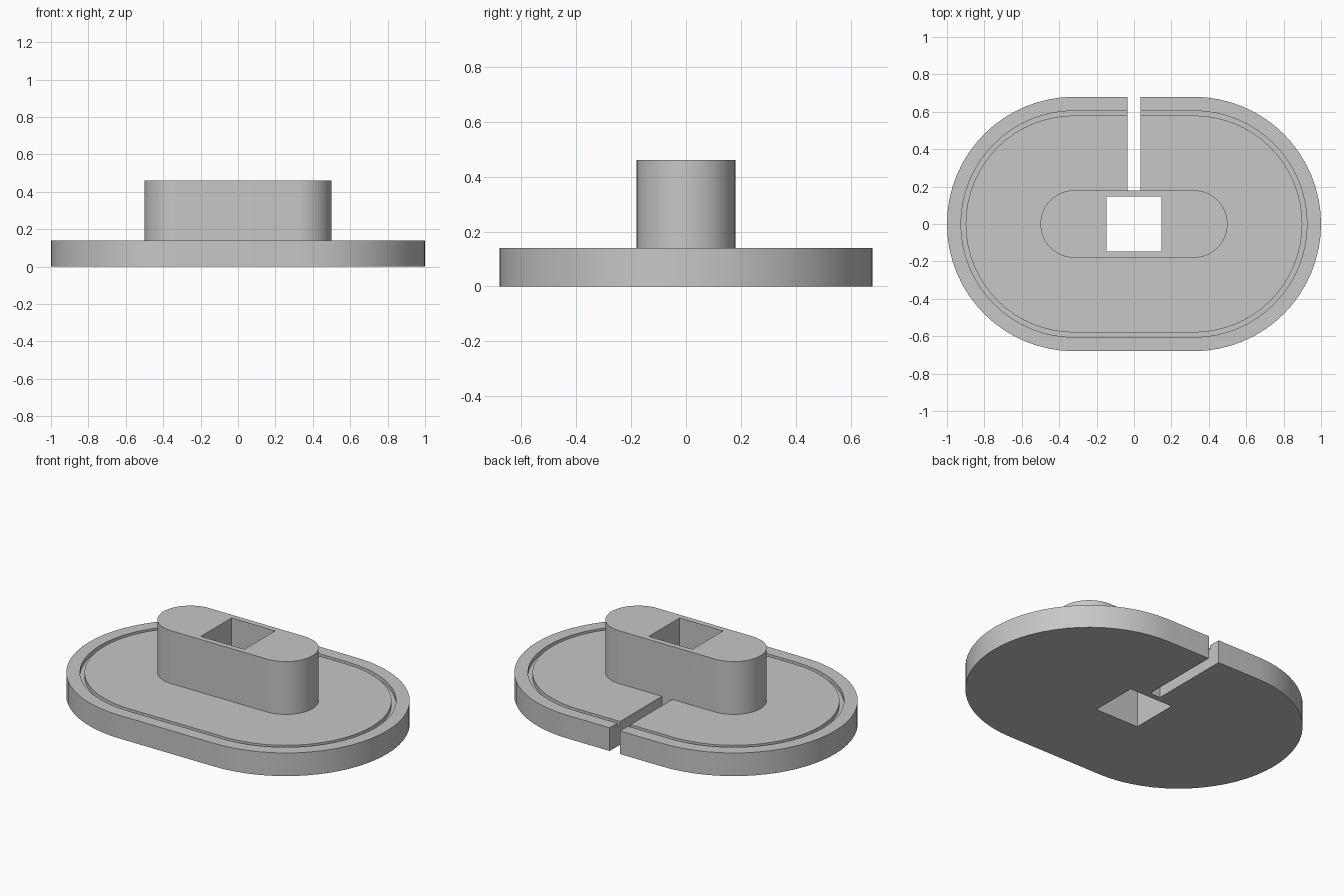
import bpy, bmesh, math

if "Cube" in bpy.data.objects:
    bpy.data.objects.remove(bpy.data.objects["Cube"], do_unlink=True)

STRAIGHT = 0.32      # half length of the straight sides
PLATE_TOP = 0.14
HUB_TOP = 0.46

grey = bpy.data.materials.new("light grey")
grey.use_nodes = True
grey.diffuse_color = (0.57, 0.57, 0.57, 1)
grey.node_tree.nodes["Principled BSDF"].inputs["Base Color"].default_value = (0.57, 0.57, 0.57, 1)


def stadium(radius, steps=32):
    """Outline of a slot shape with rounded left and right ends."""
    pts = []
    for side, start in ((1, -math.pi / 2), (-1, math.pi / 2)):
        for i in range(steps + 1):
            a = start + math.pi * i / steps
            pts.append((side * STRAIGHT + radius * math.cos(a), radius * math.sin(a)))
    return pts


def rectangle(x0, x1, y0, y1):
    return [(x0, y0), (x1, y0), (x1, y1), (x0, y1)]


def prism(name, outline, z0, z1, hole=None):
    """Extruded outline, optionally with a matching hole outline."""
    bm = bmesh.new()
    n = len(outline)

    def ring(pts, z):
        return [bm.verts.new((x, y, z)) for x, y in pts]

    def bridge(a, b):
        for i in range(n):
            j = (i + 1) % n
            bm.faces.new((a[i], a[j], b[j], b[i]))

    low, high = ring(outline, z0), ring(outline, z1)
    bridge(low, high)
    if hole:
        hole_low, hole_high = ring(hole, z0), ring(hole, z1)
        bridge(high, hole_high)
        bridge(hole_high, hole_low)
        bridge(hole_low, low)
    else:
        bm.faces.new(low[::-1])
        bm.faces.new(high)
    bmesh.ops.recalc_face_normals(bm, faces=bm.faces)
    mesh = bpy.data.meshes.new(name)
    bm.to_mesh(mesh)
    bm.free()
    mesh.materials.append(grey)
    obj = bpy.data.objects.new(name, mesh)
    bpy.context.collection.objects.link(obj)
    return obj


def combine(target, tool, operation):
    """Apply a boolean and discard the tool."""
    bpy.context.view_layer.objects.active = target
    mod = target.modifiers.new("boolean", 'BOOLEAN')
    mod.object, mod.operation, mod.solver = tool, operation, 'EXACT'
    tool.hide_render = True
    bpy.ops.object.modifier_apply(modifier=mod.name)
    bpy.data.objects.remove(tool, do_unlink=True)


# Base plate with a shallow groove around the rim and a slot at the back
body = prism("base_plate_with_hub", stadium(0.68), 0, PLATE_TOP)
combine(body, prism("groove_cutter", stadium(0.605), PLATE_TOP - 0.025, 0.2, stadium(0.58)), 'DIFFERENCE')
combine(body, prism("slot_cutter", rectangle(-0.035, 0.035, 0.1, 0.8), -0.1, 0.3), 'DIFFERENCE')

# Raised hub, which also closes the inner end of the slot
combine(body, prism("hub", stadium(0.18), 0, HUB_TOP), 'UNION')

# Square hole through hub and plate
combine(body, prism("hole_cutter", rectangle(-0.146, 0.146, -0.146, 0.146), -0.1, 0.6), 'DIFFERENCE')

# Smooth rounded ends, sharp rims
bpy.ops.object.select_all(action='DESELECT')
body.select_set(True)
bpy.context.view_layer.objects.active = body
bpy.ops.object.shade_smooth_by_angle(angle=math.radians(30))
